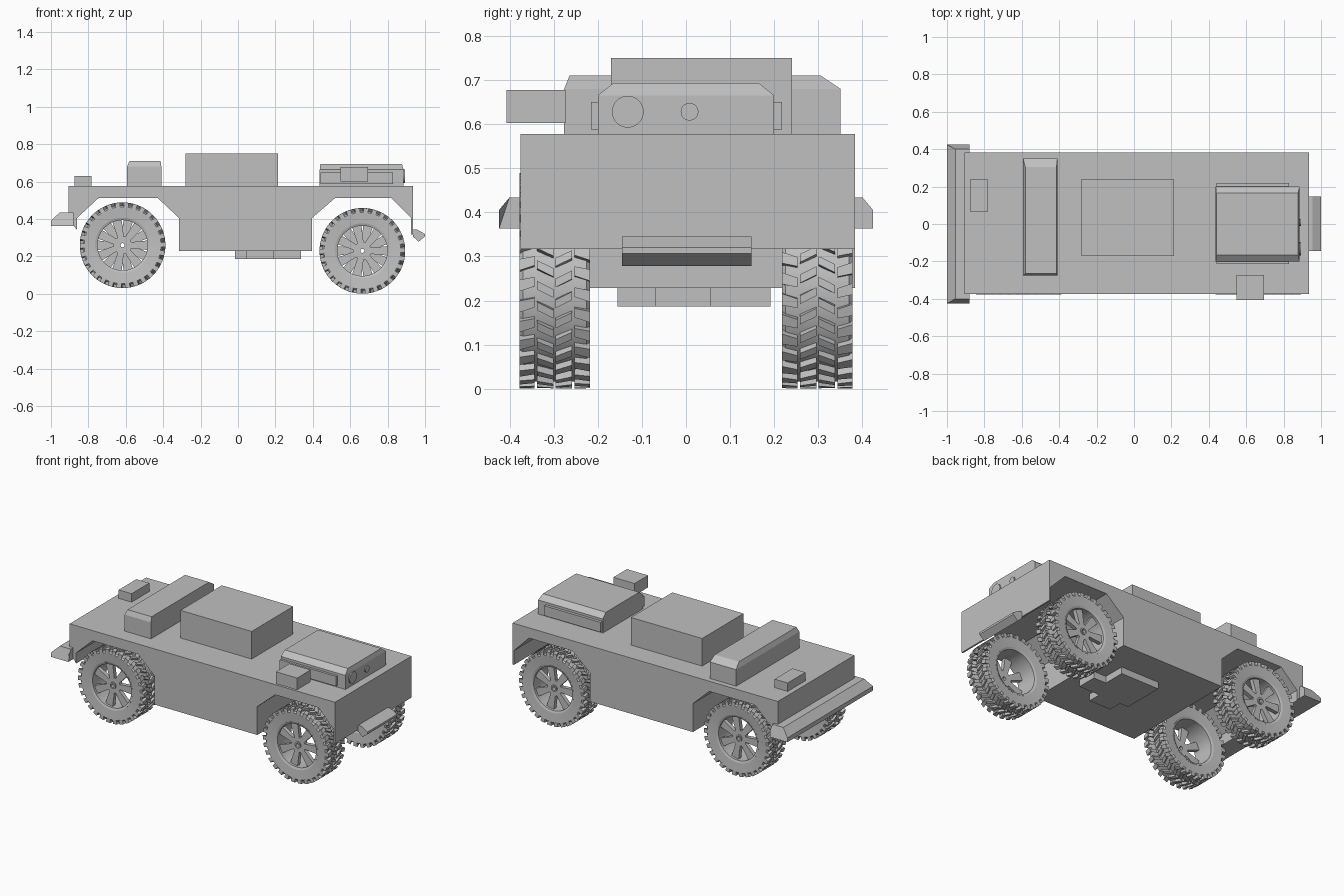
import bpy, bmesh
from math import sin, cos, pi
from mathutils import Vector

cube = bpy.data.objects.get("Cube")
if cube:
    bpy.data.objects.remove(cube, do_unlink=True)

grey = bpy.data.materials.new("plain grey")
grey.use_nodes = True
COLOUR = (0.53, 0.53, 0.53, 1)
grey.diffuse_color = COLOUR
grey.node_tree.nodes["Principled BSDF"].inputs["Base Color"].default_value = COLOUR


def finish(name, bm):
    bmesh.ops.recalc_face_normals(bm, faces=bm.faces[:])
    mesh = bpy.data.meshes.new(name)
    bm.to_mesh(mesh)
    bm.free()
    mesh.materials.append(grey)
    obj = bpy.data.objects.new(name, mesh)
    bpy.context.collection.objects.link(obj)
    return obj


def loft(bm, low, high):
    """Closed solid between two matching outlines."""
    a = [bm.verts.new(p) for p in low]
    b = [bm.verts.new(p) for p in high]
    n = len(a)
    bm.faces.new(a)
    bm.faces.new(b[::-1])
    for i in range(n):
        j = (i + 1) % n
        bm.faces.new((a[i], a[j], b[j], b[i]))


def prism(name, outline, axis, lo, hi):
    """Extrude a 2D outline along an axis (the other two axes in order)."""
    def place(p, t):
        c = list(p)
        c.insert(axis, t)
        return c
    bm = bmesh.new()
    loft(bm, [place(p, lo) for p in outline], [place(p, hi) for p in outline])
    return finish(name, bm)


def box(name, x0, x1, y0, y1, z0, z1):
    return prism(name, [(x0, y0), (x1, y0), (x1, y1), (x0, y1)], 2, z0, z1)


def capped(name, x0, x1, y0, y1, z0, z1, left, right, near, far, drop):
    """Box whose top is drawn in on each side by its own amount."""
    def ring(a, b, c, d, z):
        return [(x0 + a, y0 + c, z), (x1 - b, y0 + c, z),
                (x1 - b, y1 - d, z), (x0 + a, y1 - d, z)]
    bm = bmesh.new()
    rings = [ring(0, 0, 0, 0, z0), ring(0, 0, 0, 0, z1 - drop),
             ring(left, right, near, far, z1)]
    rings = [[bm.verts.new(p) for p in r] for r in rings]
    bm.faces.new(rings[0])
    bm.faces.new(rings[2])
    for a, b in zip(rings, rings[1:]):
        for i in range(4):
            j = (i + 1) % 4
            bm.faces.new((a[i], a[j], b[j], b[i]))
    return finish(name, bm)


# Hull with open wheel arches
FLOOR, SILL, SHOULDER, ARCH = 0.228, 0.317, 0.406, 0.513
prism("hull", [
    (-0.905, 0.577), (-0.905, 0.4), (-0.86, 0.34), (-0.86, SHOULDER),
    (-0.745, ARCH), (-0.43, ARCH), (-0.316, SHOULDER), (-0.316, FLOOR),
    (0.396, FLOOR), (0.396, SHOULDER), (0.52, ARCH), (0.82, ARCH),
    (0.925, SHOULDER), (0.925, SILL), (0.935, SILL), (0.935, 0.577),
], 1, -0.375, 0.383)

# Belly plate
prism("belly_plate", [
    (-0.015, -0.07), (0.043, -0.07), (0.043, -0.155), (0.193, -0.155),
    (0.193, -0.07), (0.337, -0.07), (0.337, 0.055), (0.25, 0.055),
    (0.25, 0.192), (-0.015, 0.192)], 2, 0.186, FLOOR)

# Bumpers
bm = bmesh.new()
ends = []
for s in (-1, 1):
    ends.append([(-1, s * 0.424, 0.363), (-1, s * 0.424, 0.39),
                 (-0.955, s * 0.4, 0.434), (-0.88, s * 0.4, 0.434),
                 (-0.88, s * 0.424, 0.405), (-0.88, s * 0.424, 0.363)])
loft(bm, *ends)
finish("right_bumper", bm)
prism("left_bumper", [(0.935, 0.345), (0.955, 0.345), (1, 0.32), (1, 0.307),
                      (0.965, 0.278), (0.935, 0.307)], 1, -0.145, 0.148)

# Deck equipment
DECK = 0.577
box("main_case", -0.28, 0.214, -0.17, 0.24, DECK, 0.75)
capped("cross_case", -0.593, -0.41, -0.276, 0.35, DECK, 0.71, 0.012, 0.004, 0.012, 0.045, 0.03)
box("small_box", -0.873, -0.783, 0.065, 0.24, DECK, 0.63)
capped("sensor_case", 0.437, 0.885, -0.2, 0.2, DECK, 0.693, 0.003, 0.008, 0.035, 0.035, 0.028)
for side, y0, y1 in (("front", -0.215, -0.2), ("back", 0.2, 0.218)):
    box("sensor_side_plate_" + side, 0.44, 0.83, y0, y1, 0.588, 0.65)
box("side_box", 0.548, 0.695, -0.407, -0.273, 0.602, 0.677)

# Sensor lenses
for name, y, r in (("large_lens", -0.132, 0.036), ("small_lens", 0.008, 0.02)):
    circle = [(y + r * cos(k * pi / 16), 0.628 + r * sin(k * pi / 16)) for k in range(32)]
    prism(name, circle, 0, 0.88, 0.892)


# Wheels: the outer side faces -y before rotation
def polar(r, a, w):
    return Vector((r * cos(a), w, r * sin(a)))


def lathe(bm, section, steps=60):
    rings = [[bm.verts.new(polar(r, 2 * pi * k / steps, w)) for r, w in section]
             for k in range(steps)]
    n = len(section)
    for k in range(steps):
        a, b = rings[k], rings[(k + 1) % steps]
        for i in range(n):
            j = (i + 1) % n
            bm.faces.new((a[i], a[j], b[j], b[i]))


def wheel(name, x, y, z, turn):
    bm = bmesh.new()
    # Tyre, rim barrel, hub
    lathe(bm, [(0.145, -0.074), (0.205, -0.08), (0.213, -0.072),
               (0.213, 0.072), (0.205, 0.08), (0.145, 0.074)])
    lathe(bm, [(0.134, -0.07), (0.147, -0.075), (0.147, 0.075), (0.134, 0.07)])
    lathe(bm, [(0.011, -0.062), (0.02, -0.062), (0.02, -0.055), (0.048, -0.055),
               (0.048, -0.03), (0.011, -0.03)], 28)
    # Seven spokes
    for k in range(7):
        a = 2 * pi * k / 7
        out, across = polar(1, a, 0), polar(1, a + pi / 2, 0)
        quad = [out * r + across * h for r, h in
                ((0.04, -0.016), (0.142, -0.026), (0.142, 0.026), (0.04, 0.016))]
        loft(bm, [p + Vector((0, -0.055, 0)) for p in quad],
             [p + Vector((0, -0.03, 0)) for p in quad])
    # Slanted tread lugs in mirrored rows
    lugs = [[(0.0, 0.002), (0.4, 0.002), (0.8, 0.04), (0.4, 0.04)],
            [(0.55, 0.045), (1.0, 0.045), (0.85, 0.08), (0.3, 0.08)]]
    count = 30
    pitch = 2 * pi / count
    for k in range(count):
        for s, shift in ((1, 0), (-1, 0.5)):
            for lug in lugs:
                pts = [((k + shift + u) * pitch, s * w) for u, w in lug]
                loft(bm, [polar(0.203, a, w) for a, w in pts],
                     [polar(0.229, a, w) for a, w in pts])
    obj = finish(name, bm)
    obj.location = (x, y, z)
    obj.rotation_euler.z = turn
    bpy.ops.object.select_all(action='DESELECT')
    obj.select_set(True)
    bpy.context.view_layer.objects.active = obj
    bpy.ops.object.shade_smooth_by_angle(angle=pi / 8)


for side, x, z in (("left", 0.665, 0.23), ("right", -0.617, 0.26)):
    wheel(side + "_front_wheel", x, -0.298, z, pi * 0)
    wheel(side + "_back_wheel", x, 0.298, z, pi)
